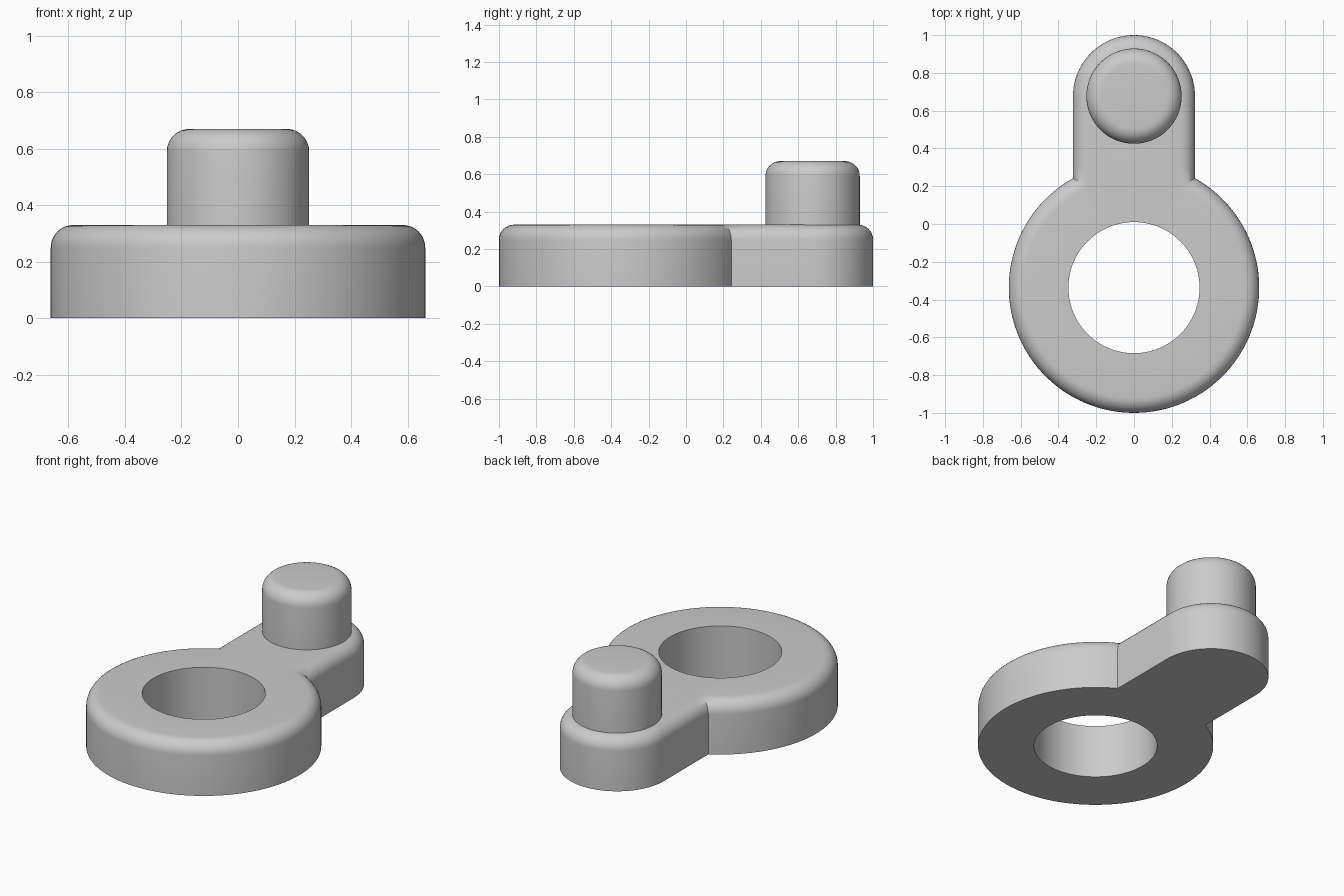
import bpy, bmesh
from math import sin, cos, pi, atan2, sqrt, hypot

if "Cube" in bpy.data.objects:
    bpy.data.objects.remove(bpy.data.objects["Cube"])

RING_Y, RING_R, HOLE_R = -0.337, 0.663, 0.347
ARM_Y, ARM_R = 0.677, 0.323
PLATE_H, PIN_R, PIN_H = 0.33, 0.252, 0.67
FILLET, STEPS = 0.08, 8

grey = bpy.data.materials.new("grey metal")
grey.diffuse_color = (0.6, 0.6, 0.6, 1)
grey.use_nodes = True
grey.node_tree.nodes["Principled BSDF"].inputs["Base Color"].default_value = grey.diffuse_color


def arc(cy, r, a0, a1, n):
    return [(r * cos(a0 + (a1 - a0) * i / n), cy + r * sin(a0 + (a1 - a0) * i / n))
            for i in range(n + 1)]


def outline(d):
    """Ring and rounded arm outline, moved inward by d."""
    r, w = RING_R - d, ARM_R - d
    join = RING_Y + sqrt(r * r - w * w)
    a = atan2(join - RING_Y, w)
    side = [join + (ARM_Y - join) * i / 5 for i in range(1, 5)]
    return (arc(RING_Y, r, pi - a, 2 * pi + a, 96) + [(w, y) for y in side]
            + arc(ARM_Y, w, 0, pi, 48) + [(-w, y) for y in reversed(side)])


def round_edge(top):
    """Inset and height of each row of a rounded top edge."""
    angles = [pi / 2 * i / STEPS for i in range(STEPS + 1)]
    return [(FILLET * (1 - cos(a)), top - FILLET + FILLET * sin(a)) for a in angles]


def add_loop(bm, points, z):
    return [bm.verts.new((x, y, z)) for x, y in points]


def skin(bm, loops):
    for lo, hi in zip(loops, loops[1:]):
        n = len(lo)
        for i in range(n):
            j = (i + 1) % n
            bm.faces.new((lo[i], lo[j], hi[j], hi[i]))


def finish(bm, name):
    bmesh.ops.recalc_face_normals(bm, faces=bm.faces)
    mesh = bpy.data.meshes.new(name)
    bm.to_mesh(mesh)
    bm.free()
    mesh.materials.append(grey)
    ob = bpy.data.objects.new(name, mesh)
    bpy.context.collection.objects.link(ob)
    bpy.ops.object.select_all(action='DESELECT')
    ob.select_set(True)
    bpy.context.view_layer.objects.active = ob
    bpy.ops.object.shade_smooth_by_angle(angle=pi / 6)


# Crank plate: outer wall, rounded top edge, flat top, hole wall, flat bottom
bm = bmesh.new()
loops = [add_loop(bm, outline(d), z) for d, z in [(0, 0)] + round_edge(PLATE_H)]
hole = []
for x, y in outline(FILLET):
    k = HOLE_R / hypot(x, y - RING_Y)
    hole.append((x * k, RING_Y + (y - RING_Y) * k))
loops += [add_loop(bm, hole, PLATE_H), add_loop(bm, hole, 0)]
skin(bm, loops + loops[:1])
finish(bm, "crank_plate")

# Pin: upright cylinder with a rounded top edge
bm = bmesh.new()
loops = [add_loop(bm, arc(ARM_Y, PIN_R - d, 0, 2 * pi, 96)[:-1], z)
         for d, z in [(0, PLATE_H - 0.01)] + round_edge(PIN_H)]
skin(bm, loops)
bm.faces.new(loops[-1])
bm.faces.new(loops[0][::-1])
finish(bm, "crank_pin")
